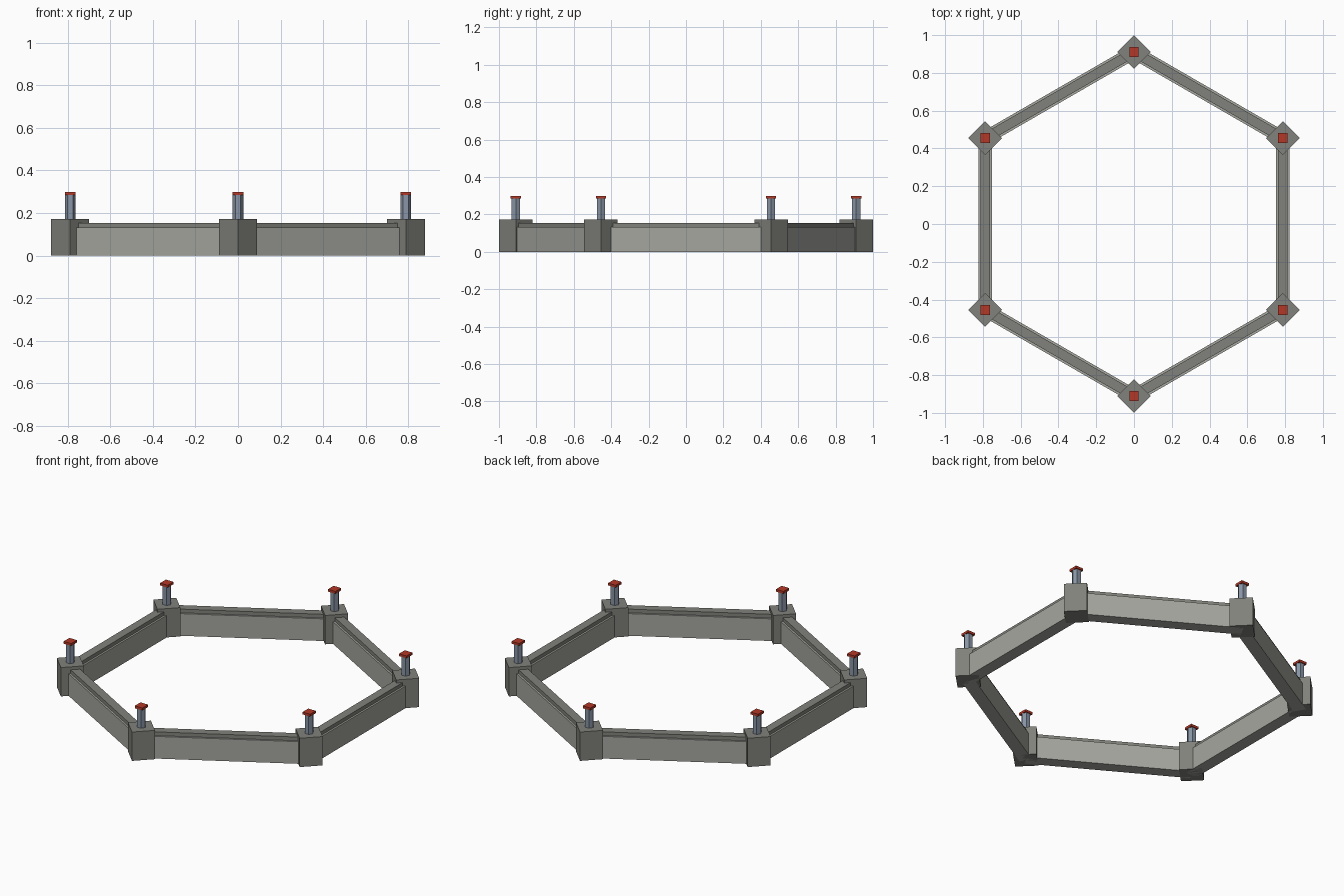
import bpy, math
from mathutils import Matrix

cube = bpy.data.objects.get("Cube")
if cube:
    bpy.data.objects.remove(cube, do_unlink=True)


def material(name, rgb):
    m = bpy.data.materials.new(name)
    m.use_nodes = True
    m.diffuse_color = (*rgb, 1)
    m.node_tree.nodes["Principled BSDF"].inputs["Base Color"].default_value = (*rgb, 1)
    return m


light_stone = material("light stone", (0.38, 0.38, 0.35))
dark_stone = material("dark stone", (0.22, 0.22, 0.20))
steel = material("blue grey steel", (0.25, 0.30, 0.38))
red = material("red", (0.45, 0.04, 0.02))


def finish(name, mat):
    obj = bpy.context.object
    obj.name = name
    obj.data.materials.append(mat)
    return obj


def box(name, mat, x, y, z0, z1, sx, sy, turn=0):
    bpy.ops.mesh.primitive_cube_add(size=1)
    obj = finish(name, mat)
    obj.data.transform(Matrix.Diagonal((sx, sy, z1 - z0, 1)))
    obj.location = (x, y, (z0 + z1) / 2)
    obj.rotation_euler.z = turn
    return obj


RADIUS = 0.91
APOTHEM = RADIUS * math.cos(math.pi / 6)

for i in range(6):
    # Corner tower, turned to a diamond
    a = math.radians(30 + 60 * i)
    x, y = RADIUS * math.cos(a), RADIUS * math.sin(a)
    box(f"corner_post_{i}", dark_stone, x, y, 0, 0.172, 0.126, 0.126, math.pi / 4)

    # Six-sided pole with a flat red cap
    bpy.ops.mesh.primitive_cylinder_add(vertices=6, radius=0.025, depth=0.115,
                                        location=(x, y, 0.2275), rotation=(0, 0, math.pi / 2))
    finish(f"pole_{i}", steel)
    box(f"pole_cap_{i}", red, x, y, 0.284, 0.298, 0.05, 0.054)

    # Wall between two towers, with a narrower walkway on top
    w = math.radians(60 * i)
    x, y = APOTHEM * math.cos(w), APOTHEM * math.sin(w)
    box(f"wall_{i}", light_stone, x, y, 0, 0.132, 0.072, RADIUS, w)
    box(f"walkway_{i}", dark_stone, x, y, 0.132, 0.154, 0.05, RADIUS, w)
